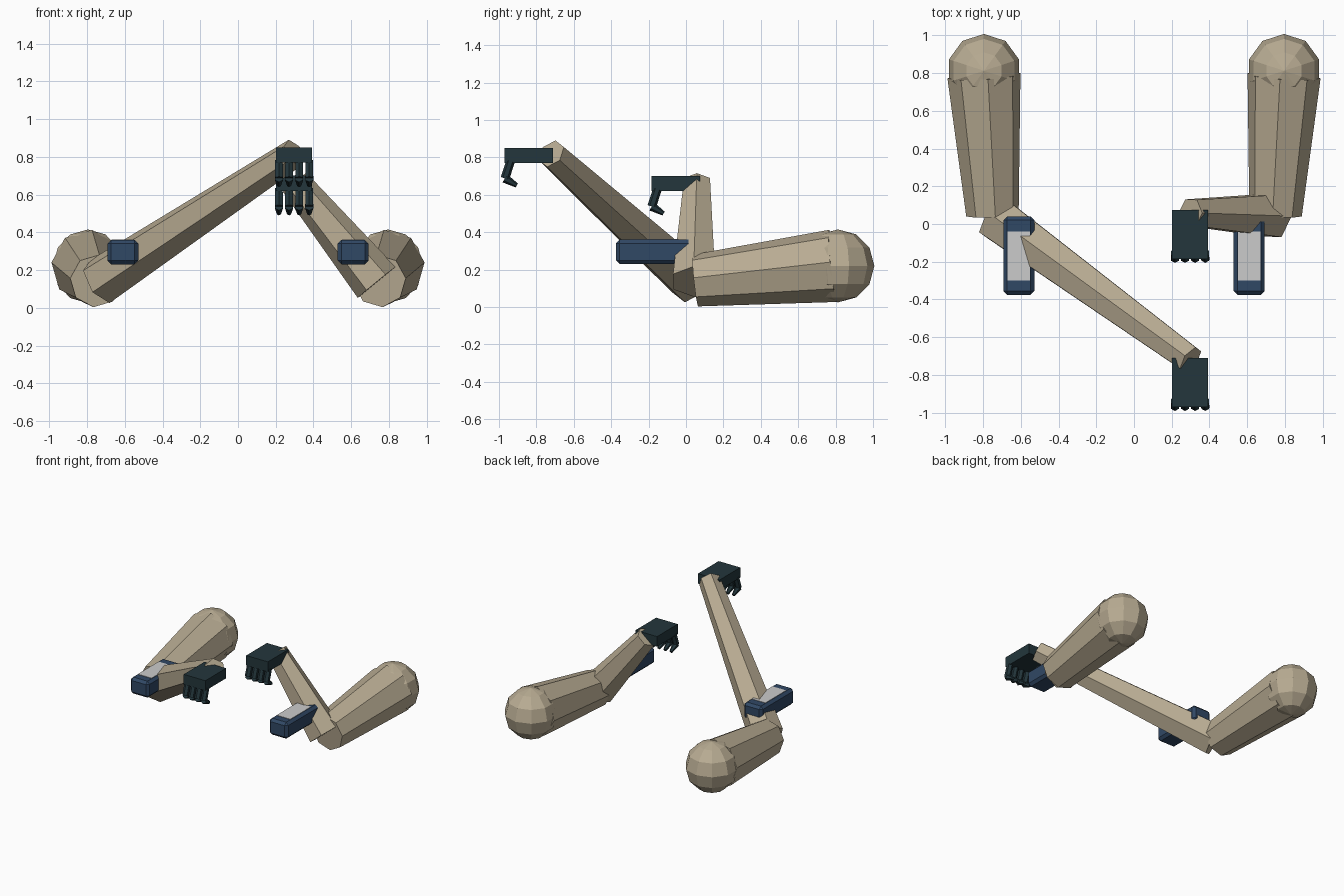
import bpy, bmesh, math
from mathutils import Vector, Matrix

if "Cube" in bpy.data.objects:
    bpy.data.objects.remove(bpy.data.objects["Cube"])


def material(name, rgb):
    m = bpy.data.materials.new(name)
    m.diffuse_color = (*rgb, 1)
    m.use_nodes = True
    m.node_tree.nodes["Principled BSDF"].inputs["Base Color"].default_value = m.diffuse_color
    return m


TAN = material("tan_cloth", (0.48, 0.41, 0.29))
GLOVE = material("dark_teal", (0.017, 0.037, 0.045))
BLUE = material("navy_blue", (0.03, 0.065, 0.13))
SCREEN = material("light_grey", (0.6, 0.6, 0.6))


def finish(name, bm, mat):
    bmesh.ops.recalc_face_normals(bm, faces=bm.faces)
    me = bpy.data.meshes.new(name)
    bm.to_mesh(me)
    bm.free()
    me.materials.append(mat)
    ob = bpy.data.objects.new(name, me)
    bpy.context.collection.objects.link(ob)
    return ob


def limb(name, a, b, r1, r2, n, mat, turn=0.0):
    """Tapered n-sided prism from a to b, one corner upward plus a turn."""
    a, b = Vector(a), Vector(b)
    d = (b - a).normalized()
    side = d.cross(Vector((0, 0, 1))).normalized()
    up = side.cross(d)
    bm = bmesh.new()
    rings = []
    for c, r in ((a, r1), (b, r2)):
        ring = []
        for i in range(n):
            t = 2 * math.pi * i / n + turn
            ring.append(bm.verts.new(c + r * (math.cos(t) * up + math.sin(t) * side)))
        rings.append(ring)
        bm.faces.new(ring)
    for i in range(n):
        j = (i + 1) % n
        bm.faces.new((rings[0][i], rings[0][j], rings[1][j], rings[1][i]))
    return finish(name, bm, mat)


def box(name, lo, hi, mat, bevel=0.0):
    lo, hi = Vector(lo), Vector(hi)
    bm = bmesh.new()
    bmesh.ops.create_cube(bm, size=1, matrix=Matrix.Translation((lo + hi) / 2)
                          @ Matrix.Diagonal((*(hi - lo), 1)))
    if bevel:
        bmesh.ops.bevel(bm, geom=bm.edges[:], offset=bevel, segments=1, affect='EDGES')
    return finish(name, bm, mat)


# shoulders, upper arms and wrist devices, mirrored left and right
for s, tag in ((-1, "left"), (1, "right")):
    bm = bmesh.new()
    bmesh.ops.create_uvsphere(bm, u_segments=10, v_segments=6, radius=0.195,
                              matrix=Matrix.Translation((s * 0.795, 0.812, 0.22)))
    finish(tag + "_shoulder", bm, TAN)
    limb(tag + "_upper_arm", (s * 0.795, 0.785, 0.22), (s * 0.75, 0.05, 0.142),
         0.195, 0.14, 8, TAN, s * math.radians(6))
    x = s * 0.61
    box(tag + "_device", (x - 0.082, -0.375, 0.23), (x + 0.082, 0.04, 0.36), BLUE, 0.02)
    box(tag + "_device_screen", (x - 0.06, -0.30, 0.357), (x + 0.06, -0.04, 0.363), SCREEN)

# forearms
limb("left_forearm", (-0.73, 0.03, 0.14), (0.30, -0.72, 0.82), 0.13, 0.08, 6, TAN)
limb("right_forearm", (0.735, 0.045, 0.135), (0.30, 0.06, 0.665), 0.13, 0.08, 6, TAN)

# gloved hands with four hooked fingers
for tag, y, z in (("left", -0.71, 0.85), ("right", 0.075, 0.70)):
    box(tag + "_palm", (0.202, y - 0.26, z - 0.08), (0.392, y, z), GLOVE)
    for i in range(4):
        x = 0.217 + i * 0.0535
        knuckle = (x, y - 0.228, z - 0.07)
        joint = (x, y - 0.258, z - 0.162)
        tip = (x, y - 0.195, z - 0.2)
        limb(f"{tag}_finger_base_{i + 1}", knuckle, joint, 0.023, 0.024, 6, GLOVE)
        limb(f"{tag}_finger_tip_{i + 1}", joint, tip, 0.025, 0.012, 6, GLOVE)
